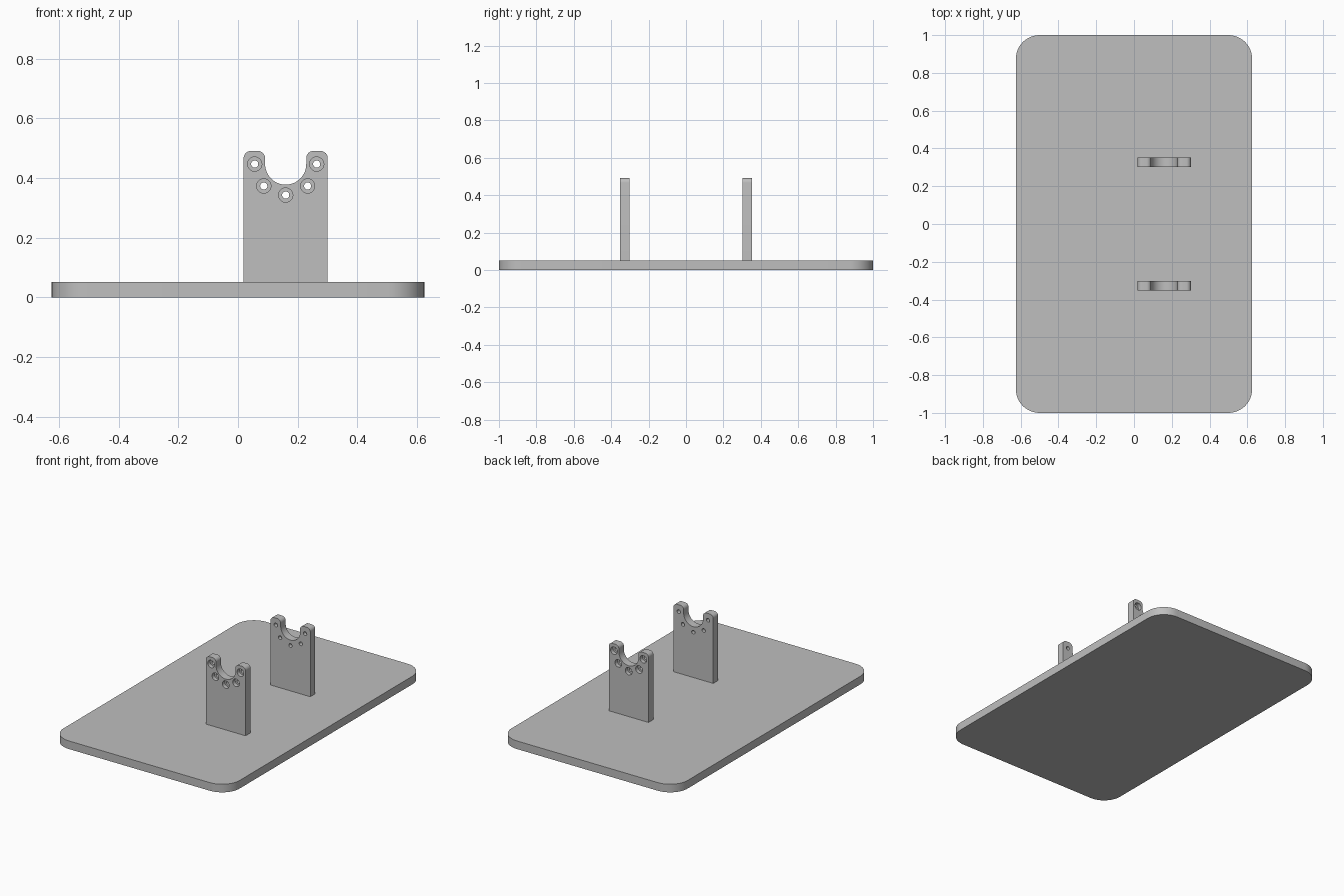
import bpy, bmesh
from math import sin, cos, pi
from mathutils import Vector

cube = bpy.data.objects.get("Cube")
if cube:
    bpy.data.objects.remove(cube, do_unlink=True)

grey = bpy.data.materials.new("plain grey")
grey.use_nodes = True
colour = (0.52, 0.52, 0.52, 1)
grey.diffuse_color = colour
grey.node_tree.nodes["Principled BSDF"].inputs["Base Color"].default_value = colour


def arc(cx, cy, radius, start, end, steps):
    """Points on an arc, with angles in half turns."""
    angles = [pi * (start + (end - start) * i / steps) for i in range(steps + 1)]
    return [(cx + radius * cos(a), cy + radius * sin(a)) for a in angles]


def prisms(name, outlines, push):
    """One object made of closed outlines, each extruded along push."""
    bm = bmesh.new()
    for outline in outlines:
        face = bm.faces.new([bm.verts.new(p) for p in outline])
        grown = bmesh.ops.extrude_face_region(bm, geom=[face], use_keep_orig=True)
        verts = [v for v in grown["geom"] if isinstance(v, bmesh.types.BMVert)]
        bmesh.ops.translate(bm, verts=verts, vec=Vector(push))
    bmesh.ops.recalc_face_normals(bm, faces=bm.faces)
    mesh = bpy.data.meshes.new(name)
    bm.to_mesh(mesh)
    bm.free()
    mesh.materials.append(grey)
    obj = bpy.data.objects.new(name, mesh)
    bpy.context.collection.objects.link(obj)
    return obj


def activate(obj):
    bpy.ops.object.select_all(action="DESELECT")
    obj.select_set(True)
    bpy.context.view_layer.objects.active = obj


def cut(obj, cutter):
    cutter.hide_render = True
    mod = obj.modifiers.new("cut", "BOOLEAN")
    mod.operation = "DIFFERENCE"
    mod.solver = "EXACT"
    mod.object = cutter
    activate(obj)
    bpy.ops.object.modifier_apply(modifier=mod.name)
    bpy.data.objects.remove(cutter, do_unlink=True)


def smooth(obj):
    activate(obj)
    bpy.ops.object.shade_smooth_by_angle(angle=pi / 6)


# Base plate with rounded corners
HALF_X, HALF_Y, THICK, CORNER = 0.625, 1.0, 0.052, 0.125
plate = []
for i, (sx, sy) in enumerate([(1, 1), (-1, 1), (-1, -1), (1, -1)]):
    plate += arc(sx * (HALF_X - CORNER), sy * (HALF_Y - CORNER), CORNER, i / 2, i / 2 + 0.5, 12)
smooth(prisms("base_plate", [[(x, y, 0) for x, y in plate]], (0, 0, THICK)))

# Bracket profile: two rounded prongs around a U-shaped cradle
MID, HALF, TOP, CRADLE_Z, CRADLE_R, ROUND = 0.16, 0.141, 0.491, 0.447, 0.069, 0.024
right = [(HALF, THICK)]
right += arc(HALF - ROUND, TOP - ROUND, ROUND, 0, 0.5, 8)
right += arc(CRADLE_R + ROUND, TOP - ROUND, ROUND, 0.5, 1, 8)
right += arc(0, CRADLE_Z, CRADLE_R, 0, -0.5, 16)
profile = right + [(-x, z) for x, z in reversed(right[:-1])]

# Five bolt holes fanned around the cradle
BOLTS = arc(MID, CRADLE_Z, 0.104, -1, 0, 4)


def bolt_cutters(name, radius, y, depth):
    circles = [arc(x, z, radius, 0, 2, 24)[:-1] for x, z in BOLTS]
    return prisms(name, [[(x, y, z) for x, z in c] for c in circles], (0, depth, 0))


# Front and back brackets, counterbored on their outward faces
INNER, OUTER = 0.303, 0.353
for name, side in [("front_bracket", -1), ("back_bracket", 1)]:
    bracket = prisms(name, [[(MID + x, side * INNER, z) for x, z in profile]],
                     (0, side * (OUTER - INNER), 0))
    cut(bracket, bolt_cutters("bolt_cutter", 0.012, side * 0.25, side * 0.2))
    cut(bracket, bolt_cutters("counterbore_cutter", 0.024, side * 0.328, side * 0.1))
    smooth(bracket)
